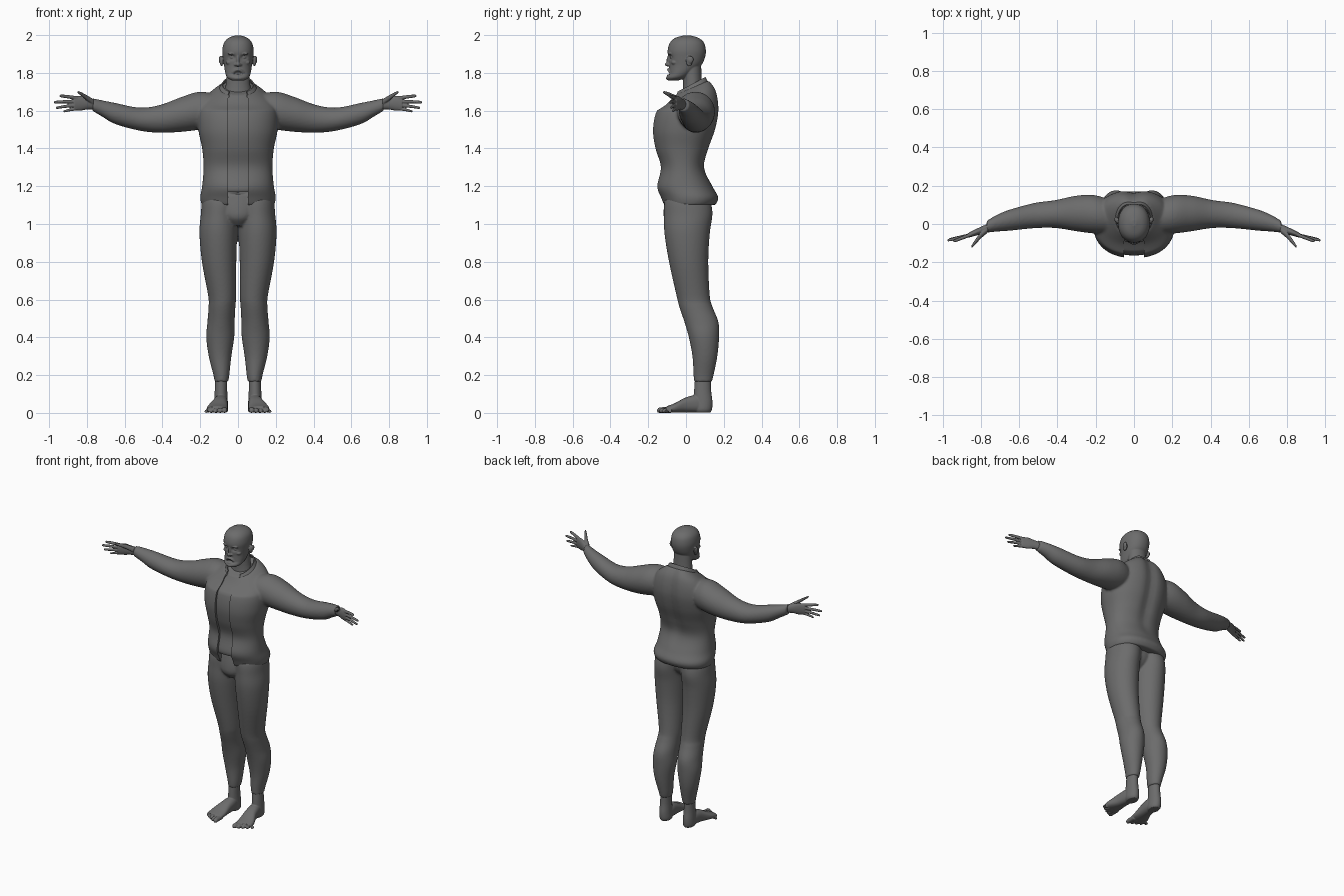
import bpy, bmesh, math
from mathutils import Matrix, Vector

if "Cube" in bpy.data.objects:
    bpy.data.objects.remove(bpy.data.objects["Cube"])

grey = bpy.data.materials.new("plain grey")
grey.use_nodes = True
grey.diffuse_color = (0.15, 0.15, 0.15, 1)
grey.node_tree.nodes["Principled BSDF"].inputs["Base Color"].default_value = grey.diffuse_color


def smooth_path(rows, steps=5):
    """Spline through rows of numbers."""
    rows = [rows[0]] + list(rows) + [rows[-1]]
    out = []
    for a, b, c, d in zip(rows, rows[1:], rows[2:], rows[3:]):
        for k in range(steps):
            t = k / steps
            out.append([q + t / 2 * (r - p + t * (2*p - 5*q + 4*r - s + t * (3*q - p - 3*r + s)))
                        for p, q, r, s in zip(a, b, c, d)])
    return out + [rows[-1]]


def loft(bm, axis, rows, power=2.0, caps=True, sides=40):
    """Rows are (position on axis, centre u, centre v, radius u, radius v)."""
    u, v = [i for i in range(3) if i != axis]
    rings, e = [], 2 / power
    for pos, cu, cv, ru, rv in smooth_path(rows):
        ring = []
        for k in range(sides):
            c, s = math.cos(math.tau * k / sides), math.sin(math.tau * k / sides)
            co = Vector((0, 0, 0))
            co[axis] = pos
            co[u] = cu + ru * math.copysign(abs(c) ** e, c)
            co[v] = cv + rv * math.copysign(abs(s) ** e, s)
            ring.append(bm.verts.new(co))
        rings.append(ring)
    for a, b in zip(rings, rings[1:]):
        for k in range(sides):
            n = (k + 1) % sides
            bm.faces.new((a[k], a[n], b[n], b[k]))
    if caps:
        bm.faces.new(rings[0])
        bm.faces.new(rings[-1])
    return [vert for ring in rings for vert in ring]


def blob(bm, loc, size):
    bmesh.ops.create_uvsphere(bm, u_segments=20, v_segments=12, radius=1,
                              matrix=Matrix.LocRotScale(Vector(loc), None, Vector(size)))


def mirror(bm):
    geom = bm.verts[:] + bm.edges[:] + bm.faces[:]
    new = bmesh.ops.duplicate(bm, geom=geom)["geom"]
    for vert in new:
        if isinstance(vert, bmesh.types.BMVert):
            vert.co.x *= -1


def finish(bm, name, voxel=0, soften=3, cutter=None, thick=0):
    """Turn the bmesh into one object, fused into a continuous skin if asked."""
    bmesh.ops.recalc_face_normals(bm, faces=bm.faces[:])
    mesh = bpy.data.meshes.new(name)
    bm.to_mesh(mesh)
    bm.free()
    mesh.materials.append(grey)
    obj = bpy.data.objects.new(name, mesh)
    bpy.context.collection.objects.link(obj)
    if voxel:
        fuse = obj.modifiers.new("fuse", 'REMESH')
        fuse.mode, fuse.voxel_size = 'VOXEL', voxel
        soft = obj.modifiers.new("soften", 'SMOOTH')
        soft.factor, soft.iterations = 0.5, soften
    if cutter:
        cut = obj.modifiers.new("cut", 'BOOLEAN')
        cut.operation, cut.object, cut.solver = 'DIFFERENCE', cutter, 'EXACT'
    if thick:
        obj.modifiers.new("thick", 'SOLIDIFY').thickness = thick
    bpy.ops.object.select_all(action='DESELECT')
    obj.select_set(True)
    bpy.context.view_layer.objects.active = obj
    bpy.ops.object.convert(target='MESH')
    bpy.ops.object.shade_smooth_by_angle(angle=math.radians(45))
    return obj


def tilt(verts):
    """Lean the neckline down to the front, and hollow the spine."""
    for vert in verts:
        co = vert.co
        if co.y > 0.03:
            co.y -= 0.016 * math.exp(-(co.x / 0.04) ** 2) * min(1, max(0, (co.z - 1.2) * 5))
        if co.z > 1.6:
            co.z += 0.45 * (co.y - 0.03) * (co.z - 1.6) / 0.12


torso = [(1.1, 0, .018, .192, .137), (1.14, 0, .018, .2, .153), (1.2, 0, -.008, .19, .148),
         (1.3, 0, -.018, .182, .118), (1.4, 0, -.02, .19, .145), (1.5, 0, -.009, .21, .169),
         (1.6, 0, .01, .21, .168), (1.67, 0, .03, .17, .135), (1.72, 0, .03, .1, .1)]

# Jacket: sleeves fused to the body, with an open strip down the front
bm = bmesh.new()
loft(bm, 0, [(.08, .03, 1.6, .08, .08), (.2, .05, 1.6, .1, .1), (.3, .055, 1.58, .093, .092),
             (.41, .052, 1.557, .073, .074), (.52, .044, 1.555, .066, .061),
             (.65, .02, 1.585, .055, .056), (.72, .003, 1.612, .043, .043),
             (.77, -.015, 1.632, .031, .034)])
mirror(bm)
tilt(loft(bm, 2, torso, 2.25, sides=64))
slot = bmesh.new()
bmesh.ops.create_cube(slot, size=1, matrix=Matrix.LocRotScale(
    Vector((0, -.2, 1.4)), None, Vector((.106, .3, .9))))
cutter = finish(slot, "slot_cutter")
cutter.hide_render = True
finish(bm, "jacket", .008, 3, cutter)
bpy.data.objects.remove(cutter)

# Shirt showing in the opening
bm = bmesh.new()
inner = [(z, x, y, rx - .014, ry - .014) for z, x, y, rx, ry in torso[2:]]
inner.insert(0, (1.17, 0, 0, .17, .138))
tilt(loft(bm, 2, inner, 2.25, sides=64))
finish(bm, "shirt")

# Stand-up collar, open at the front
bm = bmesh.new()
tilt(loft(bm, 2, [(1.69, 0, .03, .118, .108), (1.715, 0, .03, .1, .1), (1.74, 0, .03, .084, .088)],
          caps=False, sides=64))
front = [f for f in bm.faces if f.calc_center_median().y < 0 and abs(f.calc_center_median().x) < .05]
bmesh.ops.delete(bm, geom=front, context='FACES')
finish(bm, "collar", thick=.007)

# Trousers
bm = bmesh.new()
loft(bm, 2, [(.165, .088, .09, .036, .047), (.2, .088, .093, .042, .053), (.3, .095, .1, .06, .066),
             (.4, .094, .095, .074, .08), (.48, .09, .082, .072, .09), (.56, .085, .053, .071, .088),
             (.62, .084, .038, .074, .088), (.8, .1, .014, .091, .104), (.95, .104, .006, .1, .12),
             (1.05, .1, .012, .097, .128), (1.12, .09, .008, .1, .122), (1.17, .08, .005, .09, .1)])
mirror(bm)
loft(bm, 2, [(.99, 0, -.02, .05, .06), (1.03, 0, -.015, .1, .1), (1.08, 0, -.005, .14, .113),
             (1.16, 0, 0, .15, .105)])
finish(bm, "trousers", .007, 3)

# Bare feet with toes
bm = bmesh.new()
loft(bm, 2, [(.003, .088, .088, .03, .042), (.02, .089, .088, .037, .05), (.06, .09, .09, .036, .05),
             (.12, .09, .088, .033, .045), (.21, .088, .09, .031, .041)])
loft(bm, 1, [(.12, .088, .033, .025, .03), (.06, .09, .048, .036, .045), (0, .097, .042, .042, .04),
             (-.06, .109, .026, .054, .025), (-.105, .112, .018, .053, .016)], 2.4)
for i in range(5):
    x, r = .072 + .021 * i, .015 - .0015 * i
    tip = -.153 + .01 * i + .0012 * i * i
    loft(bm, 1, [(-.08, x, r, r, r), (tip + .02, x + .003 * i, r, r, r),
                 (tip + .006, x + .003 * i, r - .002, r * .85, r * .8), (tip, x + .003 * i, r - .004, r * .4, r * .4)],
         sides=16)
mirror(bm)
for vert in bm.verts:
    vert.co.z = max(vert.co.z, 0)
finish(bm, "feet", .0035, 2)

# Hands with fingers and thumb
bm = bmesh.new()
loft(bm, 0, [(.74, -.008, 1.628, .022, .025), (.79, -.03, 1.637, .02, .03),
             (.83, -.045, 1.64, .017, .039), (.868, -.06, 1.638, .012, .036)])
tips = [(.945, -.088, 1.678), (.975, -.084, 1.645), (.965, -.078, 1.616), (.925, -.068, 1.597)]
for i, (x, y, z) in enumerate(tips):
    kz, r = 1.667 - .019 * i, .0095 - .0006 * i
    loft(bm, 0, [(.85, -.055, kz, r, r), ((x + .85) / 2, (y - .058) / 2, (z + kz) / 2 + .001, r, r),
                 (x - .008, y, z, r * .8, r * .8), (x, y, z, r * .35, r * .35)], sides=16)
loft(bm, 0, [(.765, -.03, 1.645, .016, .016), (.8, -.06, 1.668, .016, .014),
             (.83, -.095, 1.688, .014, .01), (.85, -.12, 1.7, .007, .006)], sides=16)
mirror(bm)
finish(bm, "hands", .0035, 2)

# Head: skull and jaw first, then sockets pressed in and features added
bm = bmesh.new()
skull = loft(bm, 2, [(1.76, 0, -.068, .034, .028), (1.775, 0, -.05, .057, .053),
                     (1.8, 0, -.028, .067, .064), (1.84, 0, -.004, .074, .085),
                     (1.88, 0, .003, .08, .097), (1.92, 0, .004, .083, .101), (1.96, 0, .005, .074, .09),
                     (1.985, 0, .005, .05, .062), (1.999, 0, .005, .012, .015)], 2.15, sides=64)
for vert in skull:
    co = vert.co
    if co.y < 0:
        away = ((abs(co.x) - .031) / .017) ** 2 + ((co.z - 1.882) / .013) ** 2
        co.y += .016 * math.exp(-away)
        co.y += .014 * math.exp(-(co.x / .03) ** 2 - ((co.z - 1.797) / .007) ** 2)
loft(bm, 2, [(1.66, 0, .04, .08, .06), (1.74, 0, .035, .064, .05), (1.85, 0, .03, .06, .05)])
blob(bm, (0, -.097, 1.845), (.013, .015, .011))
blob(bm, (0, -.09, 1.867), (.008, .013, .026))
blob(bm, (0, -.09, 1.787), (.02, .011, .006))
blob(bm, (0, -.088, 1.772), (.03, .018, .012))
for s in (-1, 1):
    blob(bm, (s * .013, -.09, 1.843), (.008, .01, .007))
    blob(bm, (s * .031, -.071, 1.882), (.013, .012, .009))
    blob(bm, (s * .03, -.084, 1.901), (.024, .011, .007))
    blob(bm, (s * .045, -.06, 1.855), (.02, .018, .013))
    blob(bm, (s * .087, .017, 1.862), (.009, .017, .028))
    blob(bm, (s * .094, .024, 1.87), (.008, .016, .02))
for i in range(-6, 7):
    t = i / 6
    blob(bm, (.037 * t, -.089 + .022 * t * t, 1.817 - .032 * t * t), (.01, .012, .008))
finish(bm, "head", .0035, 2)
